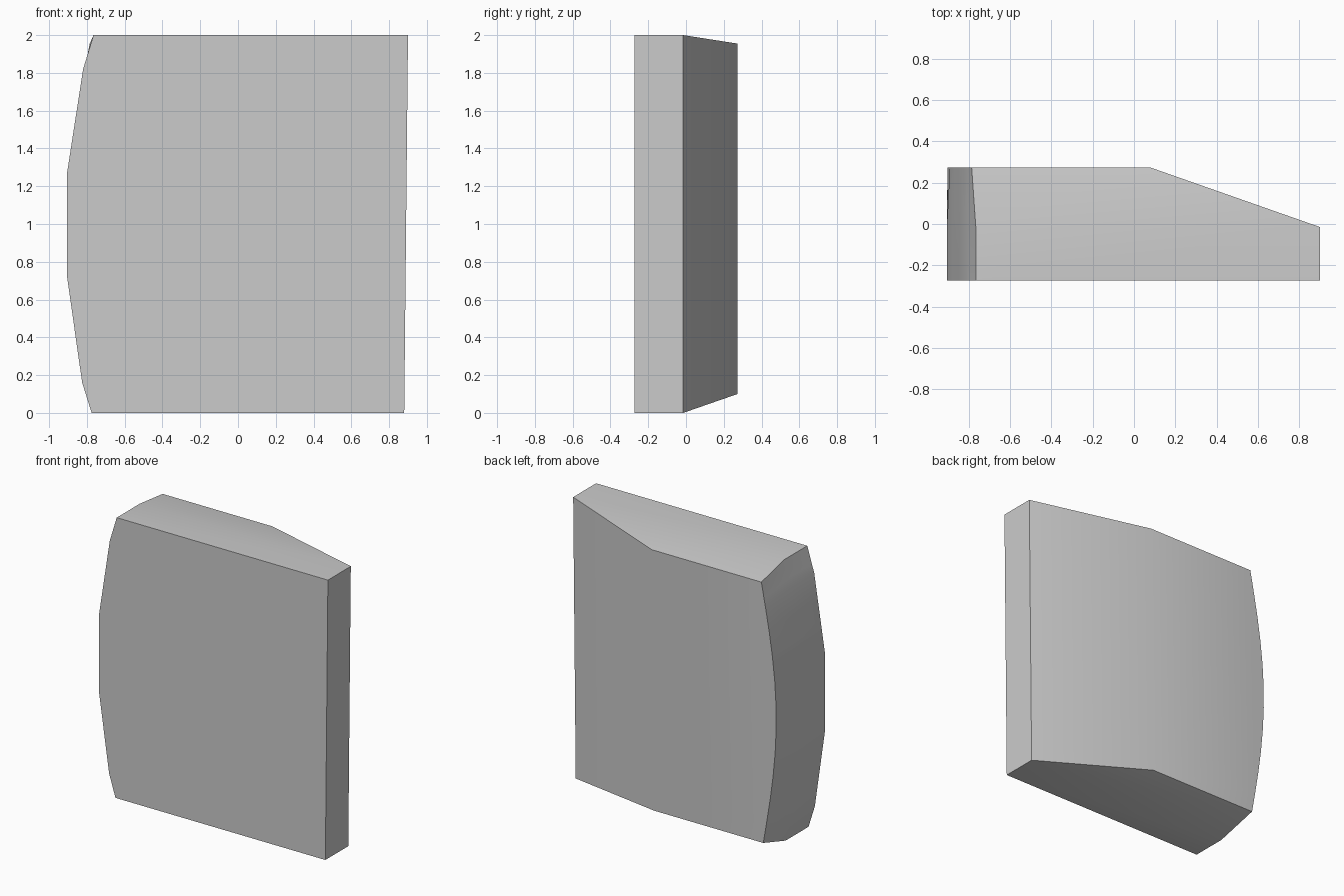
import bpy
import bmesh
import math

cube = bpy.data.objects.get("Cube")
if cube:
    bpy.data.objects.remove(cube, do_unlink=True)

# Plain grey material
grey = bpy.data.materials.new("plain_grey")
grey.use_nodes = True
colour = (0.6, 0.6, 0.6, 1)
grey.diffuse_color = colour
grey.node_tree.nodes["Principled BSDF"].inputs["Base Color"].default_value = colour

# Faceted bulge on the front half of the narrow side, as (x, z)
FACETS = [(-0.775, 0), (-0.825, 0.16), (-0.905, 0.72),
          (-0.905, 1.27), (-0.82, 1.82), (-0.765, 2)]
STEPS = 3


def facet_side():
    """Subdivide each straight facet so it can meet the smooth arc."""
    points = []
    for (x0, z0), (x1, z1) in zip(FACETS, FACETS[1:]):
        for i in range(STEPS):
            t = i / STEPS
            points.append((x0 + (x1 - x0) * t, z0 + (z1 - z0) * t))
    return points + [FACETS[-1]]


def arc_side(low, high):
    """Smooth bulge on the back, following the same heights as the facets."""
    points = []
    for _, z in facet_side():
        t = z / 2
        chord = -0.80 + 0.015 * t
        points.append((chord - 0.11 * math.sin(math.pi * t), low + (high - low) * t))
    return points


# Three sections from front to back; the last one is narrower and shorter
front = facet_side() + [(0.9, 2), (0.88, 0)]
back = arc_side(0.1, 1.955) + [(0.08, 1.955), (0.06, 0.1)]
sections = [(-0.273, front), (-0.015, front), (0.273, back)]

bm = bmesh.new()
rings = [[bm.verts.new((x, y, z)) for x, z in outline] for y, outline in sections]
for a, b in zip(rings, rings[1:]):
    for i in range(len(a)):
        j = (i + 1) % len(a)
        bm.faces.new((a[i], a[j], b[j], b[i]))
bm.faces.new(rings[0])
bm.faces.new(rings[-1])
bmesh.ops.recalc_face_normals(bm, faces=bm.faces)

mesh = bpy.data.meshes.new("bevelled_block")
bm.to_mesh(mesh)
bm.free()
mesh.materials.append(grey)
block = bpy.data.objects.new("bevelled_block", mesh)
bpy.context.collection.objects.link(block)

# Soft shading over the shallow bends, crisp outer edges
bpy.ops.object.select_all(action="DESELECT")
block.select_set(True)
bpy.context.view_layer.objects.active = block
bpy.ops.object.shade_smooth_by_angle(angle=math.radians(30))
